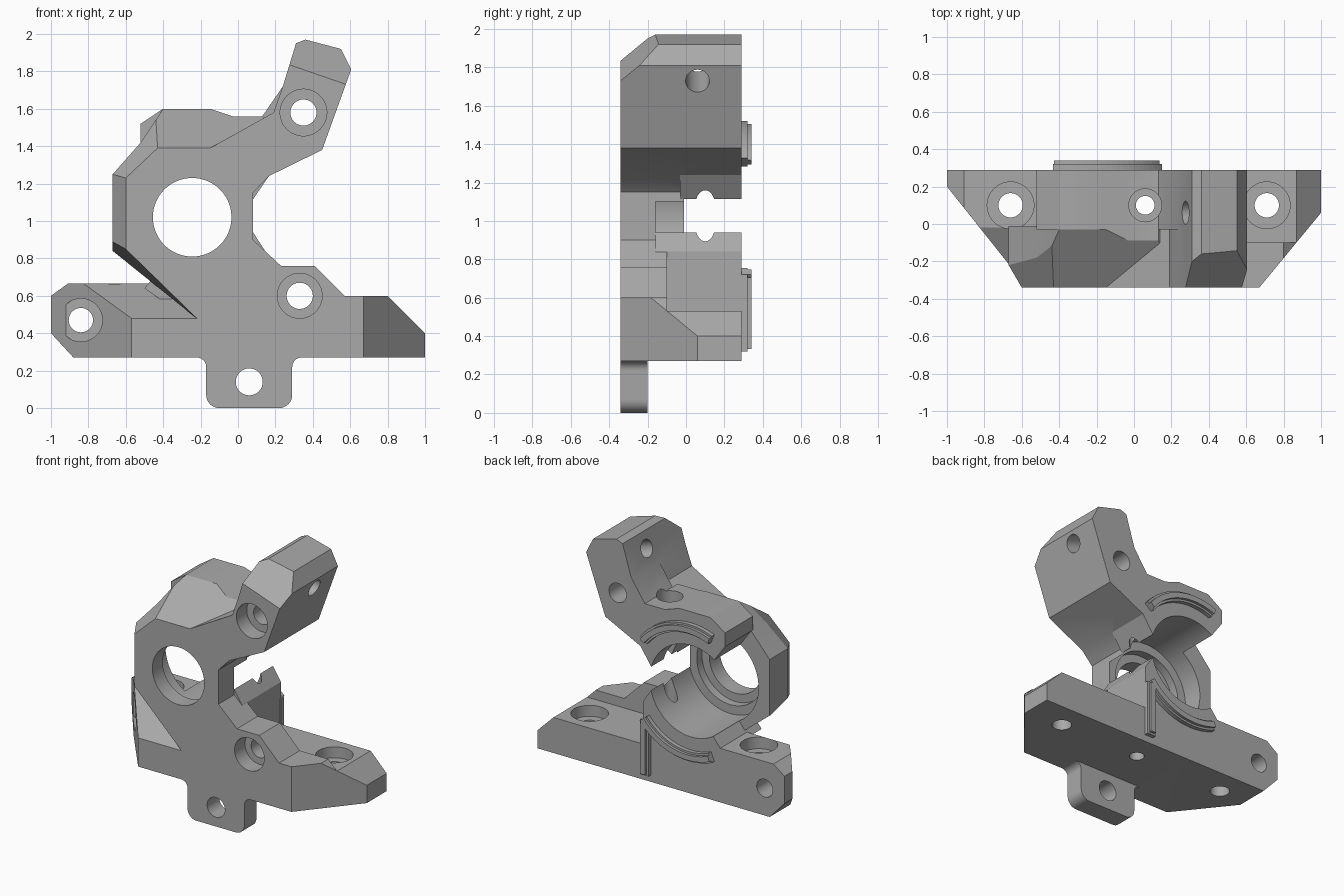
import bpy, bmesh
from math import sin, cos, radians
from mathutils import Vector

cube = bpy.data.objects.get("Cube")
if cube:
    bpy.data.objects.remove(cube)

grey = bpy.data.materials.new("plain grey")
grey.use_nodes = True
colour = (0.4, 0.4, 0.4, 1)
grey.diffuse_color = colour
grey.node_tree.nodes["Principled BSDF"].inputs["Base Color"].default_value = colour

FRONT, BACK = -0.34, 0.29
BORE = (-0.245, 1.02)


def finish(bm, name):
    bmesh.ops.recalc_face_normals(bm, faces=bm.faces)
    mesh = bpy.data.meshes.new(name)
    bm.to_mesh(mesh)
    bm.free()
    mesh.materials.append(grey)
    obj = bpy.data.objects.new(name, mesh)
    bpy.context.collection.objects.link(obj)
    return obj


def prism(name, profile, y0, y1, planes=()):
    """Extrude an x-z profile along y, then trim it by planes of three points."""
    bm = bmesh.new()
    face = bm.faces.new([bm.verts.new((x, y0, z)) for x, z in profile])
    moved = bmesh.ops.extrude_face_region(bm, geom=[face])["geom"]
    bmesh.ops.translate(bm, vec=(0, y1 - y0, 0),
                        verts=[v for v in moved if isinstance(v, bmesh.types.BMVert)])
    for points in planes:
        p, a, b = map(Vector, points)
        n = (a - p).cross(b - p).normalized()
        middle = sum((v.co for v in bm.verts), Vector()) / len(bm.verts)
        if (middle - p).dot(n) > 0:
            n = -n
        cut = bmesh.ops.bisect_plane(bm, geom=bm.verts[:] + bm.edges[:] + bm.faces[:],
                                     plane_co=p, plane_no=n, clear_outer=True)["geom_cut"]
        bmesh.ops.edgenet_fill(bm, edges=[e for e in cut if isinstance(e, bmesh.types.BMEdge)])
    return finish(bm, name)


def rod(name, start, end, radius, sides=48):
    start, end = Vector(start), Vector(end)
    axis = end - start
    matrix = axis.to_track_quat('Z', 'Y').to_matrix().to_4x4()
    matrix.translation = (start + end) / 2
    bm = bmesh.new()
    bmesh.ops.create_cone(bm, cap_ends=True, segments=sides, radius1=radius,
                          radius2=radius, depth=axis.length, matrix=matrix)
    return finish(bm, name)


def arc(x, z, r, a0, a1, steps=8):
    angles = [radians(a0 + (a1 - a0) * i / steps) for i in range(steps + 1)]
    return [(x + r * cos(a), z + r * sin(a)) for a in angles]


def combine(target, other, operation):
    mod = target.modifiers.new(operation, 'BOOLEAN')
    mod.operation, mod.solver, mod.object = operation, 'EXACT', other
    bpy.context.view_layer.objects.active = target
    bpy.ops.object.modifier_apply(modifier=mod.name)
    bpy.data.objects.remove(other)


# Slanted ends of the base and the front chamfers
left_end = ((-1, 0.2, 0), (-0.57, FRONT, 0), (-1, 0.2, 1))
right_end = ((1, 0.06, 0), (0.67, FRONT, 0), (1, 0.06, 1))
arm_slope = ((-1, -0.02, 0.665), (0, -0.02, 0.665), (0, FRONT, 0.48))
wall_side = ((-0.6, FRONT, 0), (-0.6, FRONT, 1), (-0.67, -0.22, 0))
wall_corner = ((-0.6, FRONT, 1.23), (-0.43, FRONT, 1.39), (-0.67, -0.22, 1.25))
wall_under = ((-0.6, FRONT, 0.85), (-0.21, FRONT, 0.47), (-0.67, -0.02, 0.84))
roof_slope = ((0, FRONT, 1.39), (1, FRONT, 1.39), (0, -0.03, 1.6))
tip_slope = ((0.29, FRONT, 1.83), (0.55, FRONT, 1.74), (0.36, -0.16, 1.97))

# Front wall around the bore
bracket = prism("bracket", [
    (-0.21, 0.47), (-0.67, 0.84), (-0.67, 1.25), (-0.52, 1.42), (-0.4, 1.6),
    (-0.15, 1.6), (-0.03, 1.56), (0.13, 1.56), (0.2, 1.5), (0.165, 1.24),
    (0.08, 1.15), (0.08, 0.47)], FRONT, -0.01,
    [wall_side, wall_corner, wall_under, roof_slope])

parts = [
    prism("base_left", [(-0.88, 0.27), (-1, 0.4), (-1, 0.6), (-0.91, 0.665),
                        (-0.19, 0.665), (-0.19, 0.27)], FRONT, BACK, [left_end, arm_slope]),
    prism("base_right", [(-0.21, 0.27), (1, 0.27), (1, 0.4), (0.87, 0.53),
                         (-0.21, 0.53)], FRONT, BACK, [right_end]),
    prism("front_lip", [(-0.2, 0.27), (0.95, 0.27), (0.95, 0.45), (0.8, 0.6), (0.57, 0.6),
                        (0.41, 0.76), (0.23, 0.76), (0.08, 0.9), (-0.2, 0.9)],
          FRONT, -0.1, [right_end]),
    prism("lower_cradle", [(-0.5, 0.64), (-0.42, 0.74), (-0.245, 0.94), (0.08, 0.94),
                           (0.145, 0.84), (0.145, 0.5), (-0.3, 0.5)], -0.16, BACK),
    prism("upper_cradle", [(-0.52, 1.42), (-0.52, 1.52), (-0.4, 1.6), (-0.15, 1.6),
                           (-0.03, 1.56), (0.13, 1.56), (0.24, 1.72), (0.4, 1.6),
                           (0.45, 1.38), (0.165, 1.24), (0.08, 1.115), (-0.2, 1.115),
                           (-0.42, 1.28)], -0.03, BACK),
    prism("upper_arm", [(-0.15, 1.39), (0.19, 1.58), (0.24, 1.72), (0.31, 1.95),
                        (0.36, 1.97), (0.55, 1.92), (0.605, 1.81), (0.45, 1.38),
                        (0.165, 1.24), (0.08, 1.15), (-0.1, 1.2)], FRONT, BACK, [tip_slope]),
    # Mounting tab with rounded corners
    prism("mounting_tab", arc(-0.1, 0.07, 0.07, 180, 270) + arc(0.22, 0.07, 0.07, 270, 360)
          + arc(0.34, 0.22, 0.05, 180, 90) + [(0.34, 0.3), (-0.22, 0.3)]
          + arc(-0.22, 0.22, 0.05, 90, 0), FRONT, -0.2),
]
for part in parts:
    combine(bracket, part, 'UNION')

# Stepped bore, screw holes with counterbores, feed channel and cross hole
cutters = [rod("bore", (BORE[0], y, BORE[1]), (BORE[0], 0.5, BORE[1]), r, 96)
           for y, r in ((-0.5, 0.21), (-0.22, 0.27), (-0.16, 0.335))]
for x, z, r, wide, depth in ((0.35, 1.58, 0.07, 0.125, -0.22), (0.33, 0.6, 0.07, 0.12, -0.22),
                             (-0.84, 0.47, 0.065, 0.115, 0.1)):
    cutters += [rod("screw_hole", (x, -0.5, z), (x, 0.5, z), r),
                rod("counterbore", (x, -0.5, z), (x, depth, z), wide)]
for x, floor, top, r, wide in ((-0.66, 0.58, 0.72, 0.065, 0.125),
                               (0.71, 0.45, 0.7, 0.065, 0.125),
                               (0.06, 1.47, 1.8, 0.05, 0.088)):
    cutters += [rod("upright_hole", (x, 0.1, 0.1), (x, 0.1, top), r),
                rod("upright_counterbore", (x, 0.1, floor), (x, 0.1, top), wide)]
cutters += [rod("tab_hole", (0.06, -0.5, 0.14), (0.06, 0, 0.14), 0.072),
            rod("cross_hole", (0.77, 0.06, 1.66), (0.1, 0.06, 1.9), 0.062)]
for cutter in cutters:
    combine(bracket, cutter, 'DIFFERENCE')


# Raised locating ribs on the back
def rib(name, a0, a1):
    for inner, outer, y in ((0.43, 0.5, 0.32), (0.445, 0.485, 0.34)):
        profile = arc(*BORE, outer, a0, a1, 20) + arc(*BORE, inner, a1, a0, 20)
        prism(name, profile, BACK - 0.01, y)


rib("upper_rib", 38, 112)
rib("lower_rib", -112, -38)
for inset, y in ((0, 0.32), (0.014, 0.34)):
    x0, x1, z0, z1 = 0.08 + inset, 0.15 - inset, 0.32 + inset, 0.72 - inset
    prism("straight_rib", [(x0, z0), (x1, z0), (x1, z1), (x0, z1)], BACK - 0.01, y)

bpy.ops.object.select_all(action='DESELECT')
bracket.select_set(True)
bpy.context.view_layer.objects.active = bracket
bpy.ops.object.shade_smooth_by_angle(angle=radians(25))
